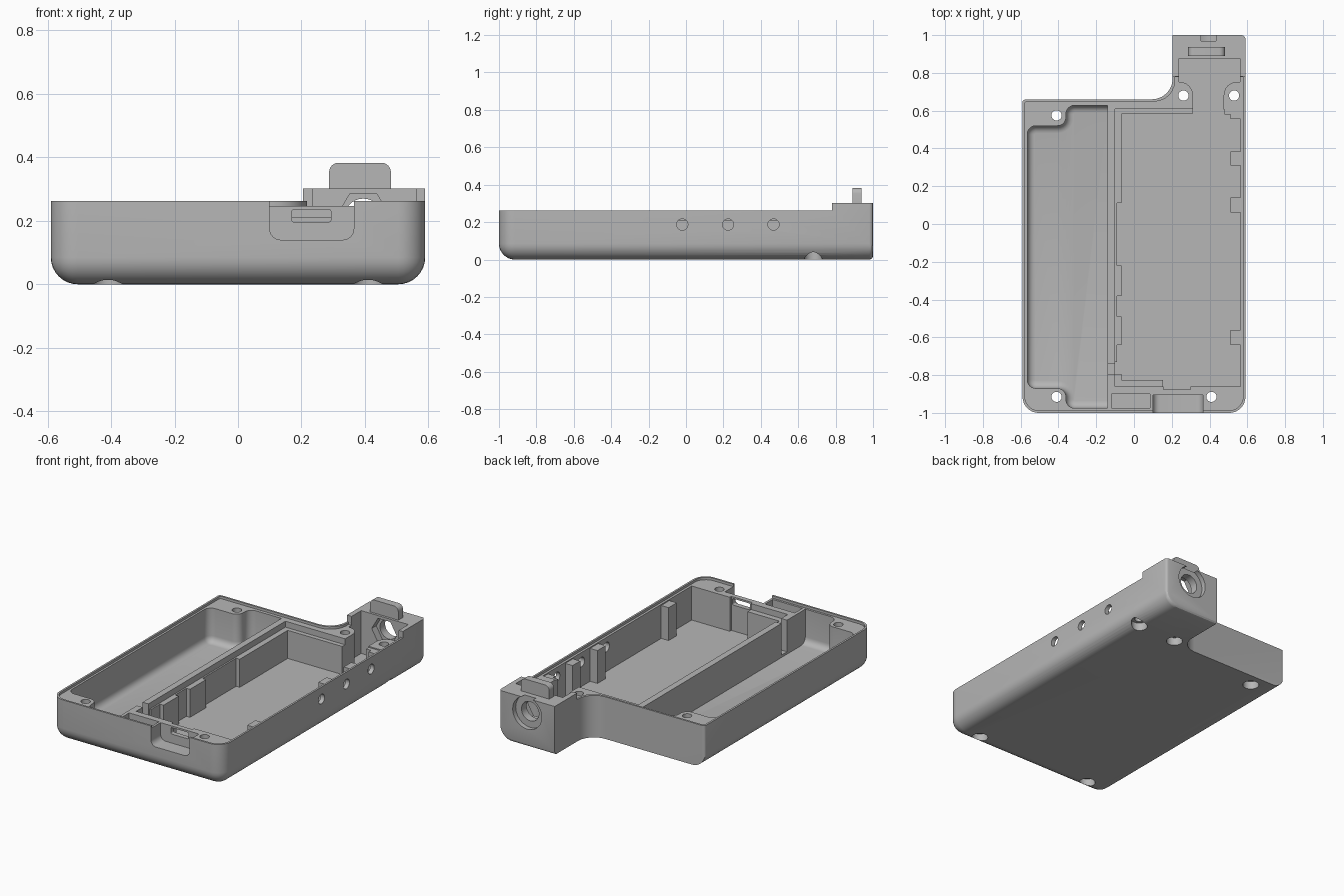
import bpy, bmesh, math
from mathutils import Vector

cube = bpy.data.objects.get("Cube")
if cube:
    bpy.data.objects.remove(cube, do_unlink=True)

grey = bpy.data.materials.new("plain grey")
grey.use_nodes = True
grey.diffuse_color = (0.47, 0.47, 0.47, 1)
grey.node_tree.nodes["Principled BSDF"].inputs["Base Color"].default_value = grey.diffuse_color

RIM, LEDGE, FLOOR, HIGH = 0.262, 0.247, 0.035, 0.4
AXES = {"x": lambda u, v, w: (w, u, v), "y": lambda u, v, w: (u, w, v), "z": lambda u, v, w: (u, v, w)}


def fillet(corners, steps=6):
    """Outline from (x, y, radius) corners, with round arcs."""
    out = []
    for i, (x, y, r) in enumerate(corners):
        p = Vector((x, y))
        if not r:
            out.append(p)
            continue
        a = (Vector(corners[i - 1][:2]) - p).normalized()
        b = (Vector(corners[(i + 1) % len(corners)][:2]) - p).normalized()
        half = a.angle(b) / 2
        c = p + (a + b).normalized() * r / math.sin(half)
        v1, v2 = p + a * r / math.tan(half) - c, p + b * r / math.tan(half) - c
        start = math.atan2(v1.y, v1.x)
        sweep = math.atan2(v1.x * v2.y - v1.y * v2.x, v1.dot(v2))
        for k in range(steps + 1):
            t = start + sweep * k / steps
            out.append(c + Vector((math.cos(t), math.sin(t))) * r)
    return out


def rect(x0, x1, y0, y1, r=0):
    return fillet([(x0, y0, r), (x1, y0, r), (x1, y1, r), (x0, y1, r)])


def ring(x, y, r, n=32):
    return [Vector((x + r * math.cos(math.tau * i / n), y + r * math.sin(math.tau * i / n))) for i in range(n)]


def finish(bm, name):
    bmesh.ops.recalc_face_normals(bm, faces=bm.faces)
    mesh = bpy.data.meshes.new(name)
    bm.to_mesh(mesh)
    bm.free()
    mesh.materials.append(grey)
    ob = bpy.data.objects.new(name, mesh)
    bpy.context.collection.objects.link(ob)
    return ob


def prism(name, pts, w0, w1, axis="z", round_bottom=0, sharp_x=None):
    """Extrude an outline along an axis, with optional rounded lower edges."""
    bm = bmesh.new()
    to = AXES[axis]
    low = [bm.verts.new(to(p.x, p.y, w0)) for p in pts]
    top = [bm.verts.new(to(p.x, p.y, w1)) for p in pts]
    base = bm.faces.new(low)
    bm.faces.new(top)
    for i in range(len(pts)):
        j = (i + 1) % len(pts)
        bm.faces.new((low[i], low[j], top[j], top[i]))
    if round_bottom:
        edges = [e for e in base.edges
                 if sharp_x is None or any(abs(v.co.x - sharp_x) > 0.001 for v in e.verts)]
        bmesh.ops.recalc_face_normals(bm, faces=bm.faces)
        bmesh.ops.bevel(bm, geom=edges, offset=round_bottom, segments=5, profile=0.5, affect="EDGES")
    return finish(bm, name)


def cut(ob, cutter):
    cutter.hide_render = True
    mod = ob.modifiers.new("cut", "BOOLEAN")
    mod.operation, mod.solver, mod.object = "DIFFERENCE", "EXACT", cutter
    bpy.context.view_layer.objects.active = ob
    bpy.ops.object.modifier_apply(modifier=mod.name)
    bpy.data.objects.remove(cutter, do_unlink=True)


# Outer block: large rounding on the front and lower sides, small at the back
bm = bmesh.new()
bmesh.ops.create_cube(bm, size=1)
for v in bm.verts:
    v.co = (v.co.x * 1.18, v.co.y * 2, 0.302 * (v.co.z + 0.5))


def both(e, test):
    return all(test(v.co) for v in e.verts)


big = [e for e in bm.edges if not both(e, lambda c: c.z > 0.3) and not both(e, lambda c: c.y > 0.99)
       and (both(e, lambda c: c.z < 0.01) or both(e, lambda c: c.y < -0.99))]
bmesh.ops.bevel(bm, geom=big, offset=0.085, segments=8, profile=0.5, affect="EDGES")
back = [e for e in bm.edges if both(e, lambda c: c.y > 0.999) and not both(e, lambda c: c.z > 0.3)]
bmesh.ops.bevel(bm, geom=back, offset=0.02, segments=3, profile=0.5, affect="EDGES")
case = finish(bm, "case_shell")

# Remove the back corner beside the neck, then lower the main rim
cut(case, prism("corner_cutter", fillet([
    (-0.8, 0.62, 0), (-0.595, 0.62, 0), (-0.589, 0.66, 0.02), (0.205, 0.66, 0.11),
    (0.205, 1.1, 0), (-0.8, 1.1, 0)]), -0.1, 0.5))
cut(case, prism("rim_cutter", rect(-0.8, 0.8, -1.2, 0.78), RIM, 0.5))

# Stepped lip around the rim
cut(case, prism("lip_cutter", fillet([
    (-0.578, -0.988, 0.075), (0.578, -0.988, 0.075), (0.578, 0.779, 0), (0.217, 0.779, 0),
    (0.217, 0.648, 0.11), (-0.578, 0.648, 0.012)]), LEDGE, HIGH))

# Left compartment with screw bosses in its corners
R = 0.045
cut(case, prism("left_cutter", fillet([
    (-0.565, -0.87, R), (-0.36, -0.87, R), (-0.36, -0.975, R), (-0.14, -0.975, 0),
    (-0.14, 0.628, 0), (-0.36, 0.628, R), (-0.36, 0.52, R), (-0.565, 0.52, R)]),
    FLOOR, HIGH, round_bottom=0.04, sharp_x=-0.14))

# Right compartment running through the neck
cut(case, prism("right_cutter", fillet([
    (-0.1, -0.86, 0), (0.155, -0.86, 0), (0.155, -0.875, 0), (0.3, -0.875, 0), (0.3, -0.86, 0),
    (0.563, -0.86, 0), (0.563, 0.605, 0), (0.475, 0.605, 0), (0.475, 0.752, 0.07),
    (0.562, 0.752, 0), (0.562, 0.875, 0), (0.237, 0.875, 0), (0.237, 0.752, 0),
    (0.312, 0.752, 0.07), (0.312, 0.61, 0), (-0.1, 0.61, 0)]), FLOOR, HIGH))

# Front port recess and slot, shallow pocket, divider notch
cut(case, prism("port_cutter", fillet([
    (0.1, 0.14, 0.035), (0.365, 0.14, 0.035), (0.365, HIGH, 0), (0.1, HIGH, 0)]), -1.1, -0.905, "y"))
cut(case, prism("slot_cutter", rect(0.17, 0.293, 0.196, 0.236, 0.008), -0.95, -0.8, "y"))
cut(case, prism("pocket_cutter", rect(-0.12, 0.085, -0.975, -0.9), 0.2, HIGH))
cut(case, prism("notch_cutter", rect(-0.15, -0.09, -0.795, -0.74), 0.05, HIGH))

# Screw holes with counterbores underneath
for x, y in [(-0.41, 0.575), (-0.41, -0.915), (0.41, -0.915), (0.262, 0.68), (0.53, 0.68)]:
    cut(case, prism("screw_cutter", ring(x, y, 0.027), -0.1, HIGH))
    cut(case, prism("counterbore_cutter", ring(x, y, 0.047), -0.1, 0.05))

# Side button holes
for y in (-0.02, 0.225, 0.468):
    cut(case, prism("button_cutter", ring(y, 0.187, 0.03), 0.53, 0.7, "x"))

# Back jack: through hole, outer counterbore, inner hex nut seat
cut(case, prism("jack_cutter", ring(0.395, 0.21, 0.06), 0.8, 1.1, "y"))
cut(case, prism("jack_bore_cutter", ring(0.395, 0.21, 0.1, 48), 0.97, 1.1, "y"))
cut(case, prism("nut_cutter", ring(0.395, 0.21, 0.086, 6), 0.86, 0.92, "y"))

# Ribs along the divider and the end walls that hold the board
for y0, y1 in [(0.11, 0.6), (-0.38, -0.22), (-0.64, -0.49), (-0.84, -0.795)]:
    prism("divider_rib", rect(-0.11, -0.065, y0, y1), 0.03, 0.21)
prism("divider_ledge", rect(-0.11, -0.09, -0.73, 0.6), 0.03, 0.21)
prism("back_ledge", rect(-0.11, 0.311, 0.582, 0.62), 0.03, 0.21)
prism("front_ledge", rect(-0.11, 0.154, -0.87, -0.825), 0.03, 0.21)

# Clip posts along the right wall
for y0, y1 in [(0.31, 0.385), (0.06, 0.14), (-0.64, -0.56), (0.555, 0.615)]:
    prism("clip_post", rect(0.512, 0.568, y0, y1), 0.03, 0.24)
prism("neck_clip", rect(0.478, 0.53, 0.58, 0.615), 0.03, 0.24)

# Upright tab on the neck
prism("neck_tab", fillet([
    (0.287, 0.295, 0), (0.482, 0.295, 0), (0.482, 0.383, 0.03), (0.287, 0.383, 0.03)]), 0.89, 0.937, "y")

# Smooth rounded surfaces, keep edges crisp
bpy.ops.object.select_all(action="DESELECT")
for name in ("case_shell", "neck_tab"):
    bpy.data.objects[name].select_set(True)
bpy.context.view_layer.objects.active = case
bpy.ops.object.shade_smooth_by_angle(angle=math.radians(30))
